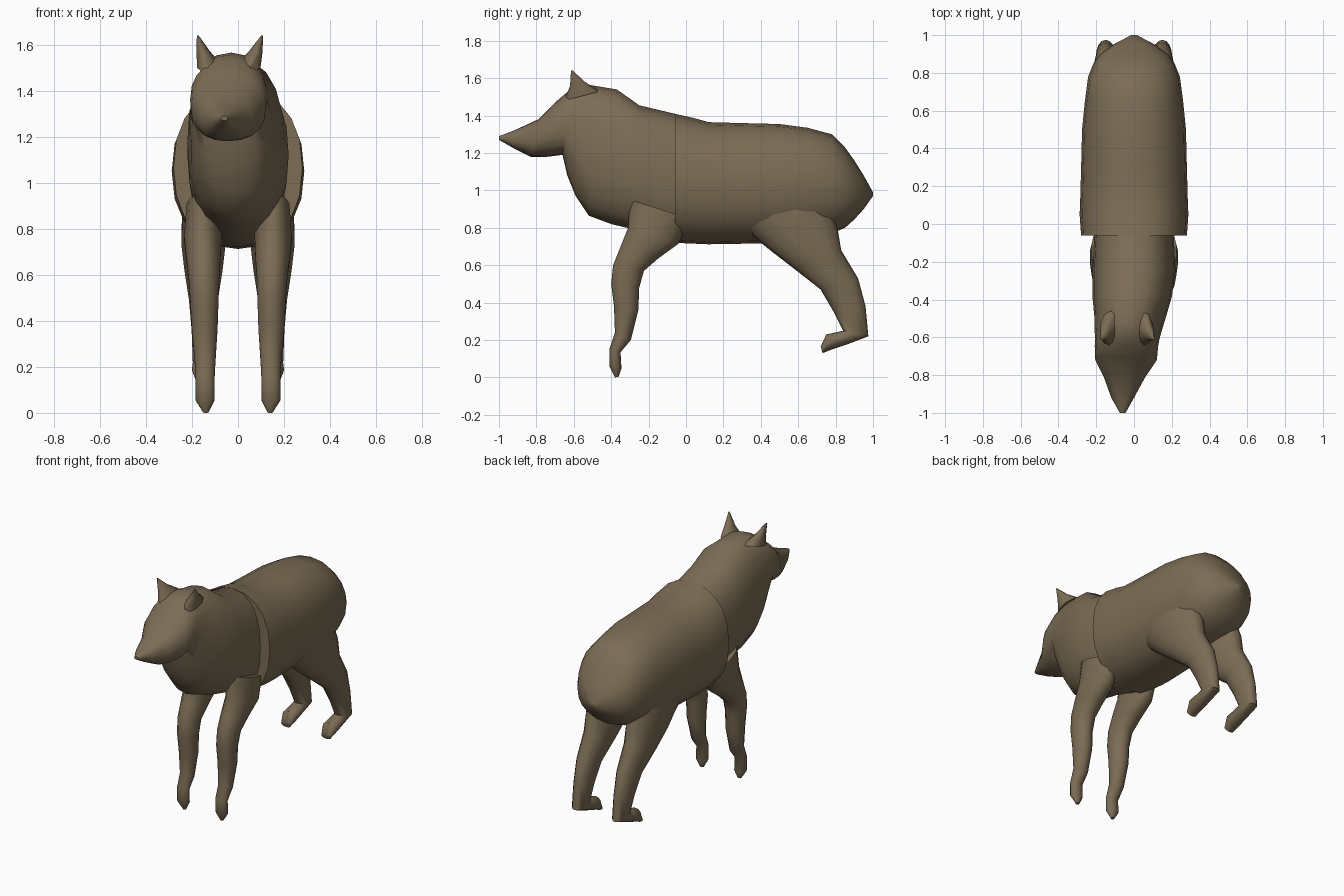
import bpy, bmesh, math

fur = bpy.data.materials.new("brown fur")
fur.diffuse_color = (0.20, 0.15, 0.09, 1)


def loft(name, rings, sides=20, power=2.0, angle=50):
    """Skin rings (y1, z1, y2, z2, half_width, centre_x); the two points span each ring in side view."""
    bm = bmesh.new()
    loops = []
    for y1, z1, y2, z2, w, cx in rings:
        loop = []
        for i in range(sides):
            t = 2 * math.pi * i / sides
            c, s = math.cos(t), math.sin(t)
            c = math.copysign(abs(c) ** (2 / power), c)
            s = math.copysign(abs(s) ** (2 / power), s)
            loop.append(bm.verts.new((cx + w * s,
                                      (y1 + y2) / 2 + (y1 - y2) / 2 * c,
                                      (z1 + z2) / 2 + (z1 - z2) / 2 * c)))
        loops.append(loop)
    for a, b in zip(loops, loops[1:]):
        for i in range(sides):
            j = (i + 1) % sides
            bm.faces.new((a[i], a[j], b[j], b[i]))
    bm.faces.new(loops[0])
    bm.faces.new(loops[-1])
    bmesh.ops.recalc_face_normals(bm, faces=bm.faces)
    me = bpy.data.meshes.new(name)
    bm.to_mesh(me)
    bm.free()
    for p in me.polygons:
        p.use_smooth = True
    me.set_sharp_from_angle(angle=math.radians(angle))
    me.materials.append(fur)
    ob = bpy.data.objects.new(name, me)
    bpy.context.collection.objects.link(ob)
    return ob


# Hindquarters and belly: y, top, bottom, half width
hind = [(-0.06, 1.41, 0.72, 0.28), (0.05, 1.385, 0.715, 0.288), (0.12, 1.365, 0.712, 0.285),
        (0.3, 1.36, 0.715, 0.28), (0.5, 1.355, 0.72, 0.275), (0.65, 1.335, 0.735, 0.26),
        (0.78, 1.30, 0.77, 0.243), (0.85, 1.23, 0.80, 0.215), (0.90, 1.16, 0.845, 0.18),
        (0.95, 1.08, 0.90, 0.11), (1.0, 0.99, 0.97, 0.015)]
loft("rear_body", [(y, t, y, b, w, 0) for y, t, b, w in hind], power=2.25)

# Shoulders, neck and head, turned slightly to one side
loft("shoulders_and_head", [
    (0.12, 1.32, 0.10, 0.76, 0.20, 0),
    (-0.06, 1.41, -0.06, 0.72, 0.21, 0),
    (-0.25, 1.455, -0.25, 0.785, 0.22, 0),
    (-0.37, 1.54, -0.40, 0.82, 0.21, -0.01),
    (-0.46, 1.555, -0.52, 0.865, 0.19, -0.02),
    (-0.52, 1.565, -0.59, 0.97, 0.18, -0.03),
    (-0.58, 1.555, -0.635, 1.08, 0.17, -0.035),
    (-0.63, 1.53, -0.66, 1.19, 0.168, -0.04),
    (-0.70, 1.47, -0.74, 1.18, 0.163, -0.042),
    (-0.79, 1.38, -0.83, 1.18, 0.11, -0.05),
    (-0.92, 1.32, -0.92, 1.225, 0.06, -0.06),
    (-1.0, 1.29, -1.0, 1.27, 0.015, -0.06)], power=2.3)

for side, s in (("left", 1), ("right", -1)):
    # Pointed ears
    loft(side + "_ear", [
        (-0.65, 1.48, -0.46, 1.53, 0.055, -0.04 + s * 0.085),
        (-0.62, 1.56, -0.54, 1.58, 0.03, -0.037 + s * 0.115),
        (-0.615, 1.64, -0.605, 1.64, 0.004, -0.035 + s * 0.14)], sides=10)
    # Front legs
    loft(side + "_front_leg", [
        (-0.30, 0.95, 0.02, 0.85, 0.075, s * 0.15),
        (-0.31, 0.80, -0.04, 0.715, 0.083, s * 0.153),
        (-0.35, 0.70, -0.15, 0.635, 0.076, s * 0.15),
        (-0.39, 0.60, -0.225, 0.57, 0.068, s * 0.148),
        (-0.40, 0.50, -0.25, 0.48, 0.063, s * 0.146),
        (-0.385, 0.38, -0.255, 0.36, 0.058, s * 0.145),
        (-0.38, 0.24, -0.295, 0.20, 0.046, s * 0.143),
        (-0.41, 0.15, -0.35, 0.135, 0.042, s * 0.143),
        (-0.41, 0.06, -0.345, 0.05, 0.042, s * 0.143),
        (-0.38, 0.0, -0.36, 0.005, 0.012, s * 0.14)], sides=14)
    # Hind legs with forward-bent paws
    loft(side + "_hind_leg", [
        (0.28, 0.82, 0.74, 1.0, 0.10, s * 0.145),
        (0.45, 0.68, 0.81, 0.80, 0.098, s * 0.15),
        (0.58, 0.58, 0.83, 0.68, 0.085, s * 0.15),
        (0.72, 0.47, 0.92, 0.53, 0.065, s * 0.15),
        (0.79, 0.35, 0.96, 0.38, 0.053, s * 0.15),
        (0.84, 0.25, 0.975, 0.22, 0.048, s * 0.15),
        (0.82, 0.245, 0.87, 0.18, 0.047, s * 0.15),
        (0.75, 0.23, 0.78, 0.15, 0.05, s * 0.15),
        (0.72, 0.165, 0.73, 0.13, 0.035, s * 0.15)], sides=14)
